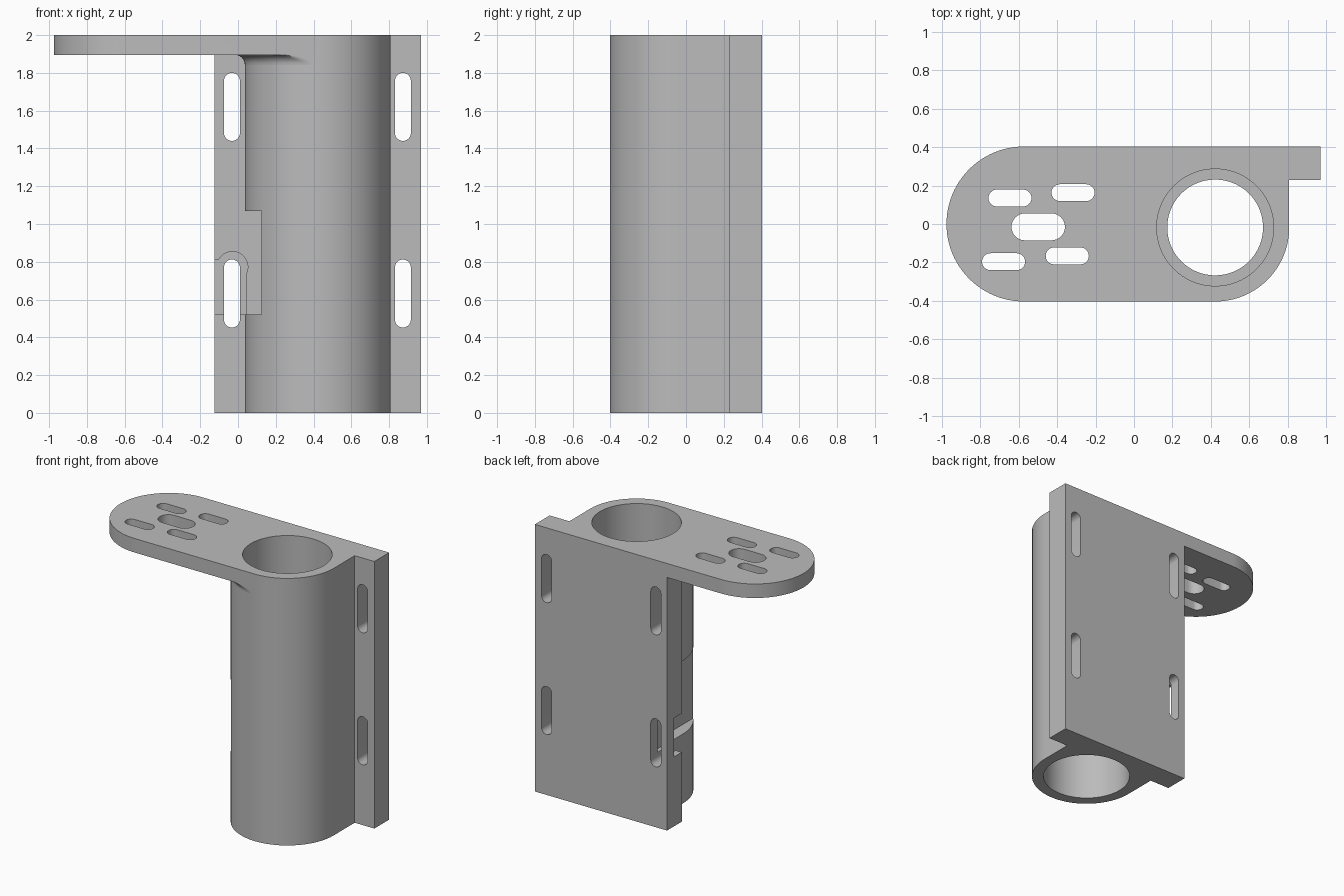
import bpy, bmesh
from math import pi, sin, cos
from mathutils import Matrix

cube = bpy.data.objects.get("Cube")
if cube:
    bpy.data.objects.remove(cube, do_unlink=True)

grey = bpy.data.materials.new("plain grey")
grey.use_nodes = True
colour = (0.5, 0.5, 0.5, 1)
grey.diffuse_color = colour
grey.node_tree.nodes["Principled BSDF"].inputs["Base Color"].default_value = colour

CX, CY, R = 0.422, -0.018, 0.385      # tube axis and outer radius
BACK, STEP, TOP = 0.403, 0.228, 2.0   # mounting plate faces, overall height
LEFT, RIGHT = -0.125, 0.97            # mounting plate sides
SHELF = 1.895                         # underside of the top flange


def arc(cx, cy, r, a0, a1, n=40):
    return [(cx + r * cos(a0 + (a1 - a0) * i / n),
             cy + r * sin(a0 + (a1 - a0) * i / n)) for i in range(n + 1)]


def circle(r):
    return arc(CX, CY, r, 0, 2 * pi, 96)[:-1]


def slot(cx, cy, half, r, upright=False):
    """Rounded slot outline, long in u, or in v when upright."""
    d = half - r
    if upright:
        return arc(cx, cy + d, r, 0, pi, 16) + arc(cx, cy - d, r, pi, 2 * pi, 16)
    return arc(cx + d, cy, r, -pi / 2, pi / 2, 16) + arc(cx - d, cy, r, pi / 2, 1.5 * pi, 16)


def loft(name, rings):
    """Closed solid through matching rings of 3D points."""
    bm = bmesh.new()
    loops = [[bm.verts.new(p) for p in ring] for ring in rings]
    n = len(loops[0])
    for lo, hi in zip(loops, loops[1:]):
        for i in range(n):
            j = (i + 1) % n
            bm.faces.new((lo[i], lo[j], hi[j], hi[i]))
    bm.faces.new(loops[0][::-1])
    bm.faces.new(loops[-1])
    bmesh.ops.recalc_face_normals(bm, faces=bm.faces[:])
    mesh = bpy.data.meshes.new(name)
    bm.to_mesh(mesh)
    bm.free()
    mesh.materials.append(grey)
    obj = bpy.data.objects.new(name, mesh)
    bpy.context.collection.objects.link(obj)
    return obj


def prism(name, outline, a, b):
    """Extrude an xy outline from z=a to z=b."""
    return loft(name, [[(u, v, h) for u, v in outline] for h in (a, b)])


def prism_y(name, outline, a, b):
    """Extrude an xz outline from y=a to y=b."""
    return loft(name, [[(u, h, v) for u, v in outline] for h in (a, b)])


def combine(target, tool, operation):
    mod = target.modifiers.new("combine", "BOOLEAN")
    mod.object, mod.operation, mod.solver = tool, operation, "EXACT"
    bpy.context.view_layer.objects.active = target
    bpy.ops.object.modifier_apply(modifier=mod.name)
    bpy.data.objects.remove(tool, do_unlink=True)


# Tube body with its back mounting plate
bracket = prism("tube_bracket", arc(CX, CY, R, pi, 2 * pi, 64) + [
    (CX + R, STEP), (RIGHT, STEP), (RIGHT, BACK),
    (LEFT, BACK), (LEFT, STEP), (CX - R, STEP)], 0, TOP)

# Side notch in the tube wall and shallow pocket in the plate
combine(bracket, prism_y("notch", [(-0.3, 0.52), (0.125, 0.52), (0.125, 1.07), (-0.3, 1.07)],
                         -0.5, STEP), "DIFFERENCE")
combine(bracket, prism_y("pocket", [(-0.3, 0.52), (0.042, 0.52), (0.042, 0.735)]
                         + arc(-0.03, 0.772, 0.082, -0.3, 2.65, 24)
                         + [(-0.3, 0.811)], 0.2, 0.32), "DIFFERENCE")

# Top flange reaching out to the side
combine(bracket, prism("flange", arc(-0.572, 0, BACK, pi / 2, 1.5 * pi, 48)
                       + arc(CX, CY, R, -pi / 2, 0, 32)
                       + [(CX + R, STEP), (RIGHT, STEP), (RIGHT, BACK)],
                       SHELF, TOP), "UNION")

# Fillet under the flange around the outer half of the tube
F = 0.052
rings = []
for k in range(9):
    t = k / 8 * pi / 2
    off, z = 0.0008 + F * (1 - cos(t)), SHELF - F + F * sin(t)
    edge = [(x, max(y, -0.4025)) for x, y in arc(CX, CY, R + off, pi, 1.5 * pi, 48)]
    rings.append([(x, y, z) for x, y in edge + [(CX, 0.26), (CX - R - off, 0.26)]])
rings.append([(x, y, SHELF + 0.03) for x, y, z in rings[-1]])
combine(bracket, loft("fillet", rings), "UNION")

# Bore from both ends, leaving a narrower middle
combine(bracket, prism("through_bore", circle(0.249), -0.1, 2.1), "DIFFERENCE")
for a, b in ((-0.1, 0.5), (1.4, 2.1)):
    combine(bracket, prism("wide_bore", circle(0.304), a, b), "DIFFERENCE")

# Slots in the flange
for x, y, half, r in ((-0.645, 0.135, 0.112, 0.044), (-0.317, 0.163, 0.112, 0.044),
                      (-0.498, -0.015, 0.139, 0.07),
                      (-0.678, -0.196, 0.112, 0.044), (-0.347, -0.166, 0.112, 0.044)):
    combine(bracket, prism("flange_slot", slot(x, y, half, r), 1.8, 2.1), "DIFFERENCE")

# Upright slots in the mounting plate
for x in (-0.032, 0.873):
    for z in (0.632, 1.62):
        combine(bracket, prism_y("plate_slot", slot(x, z, 0.18, 0.042, True), 0.15, 0.5),
                "DIFFERENCE")

bpy.ops.object.select_all(action="DESELECT")
bracket.select_set(True)
bpy.context.view_layer.objects.active = bracket
bpy.ops.object.shade_smooth_by_angle(angle=pi / 6)
